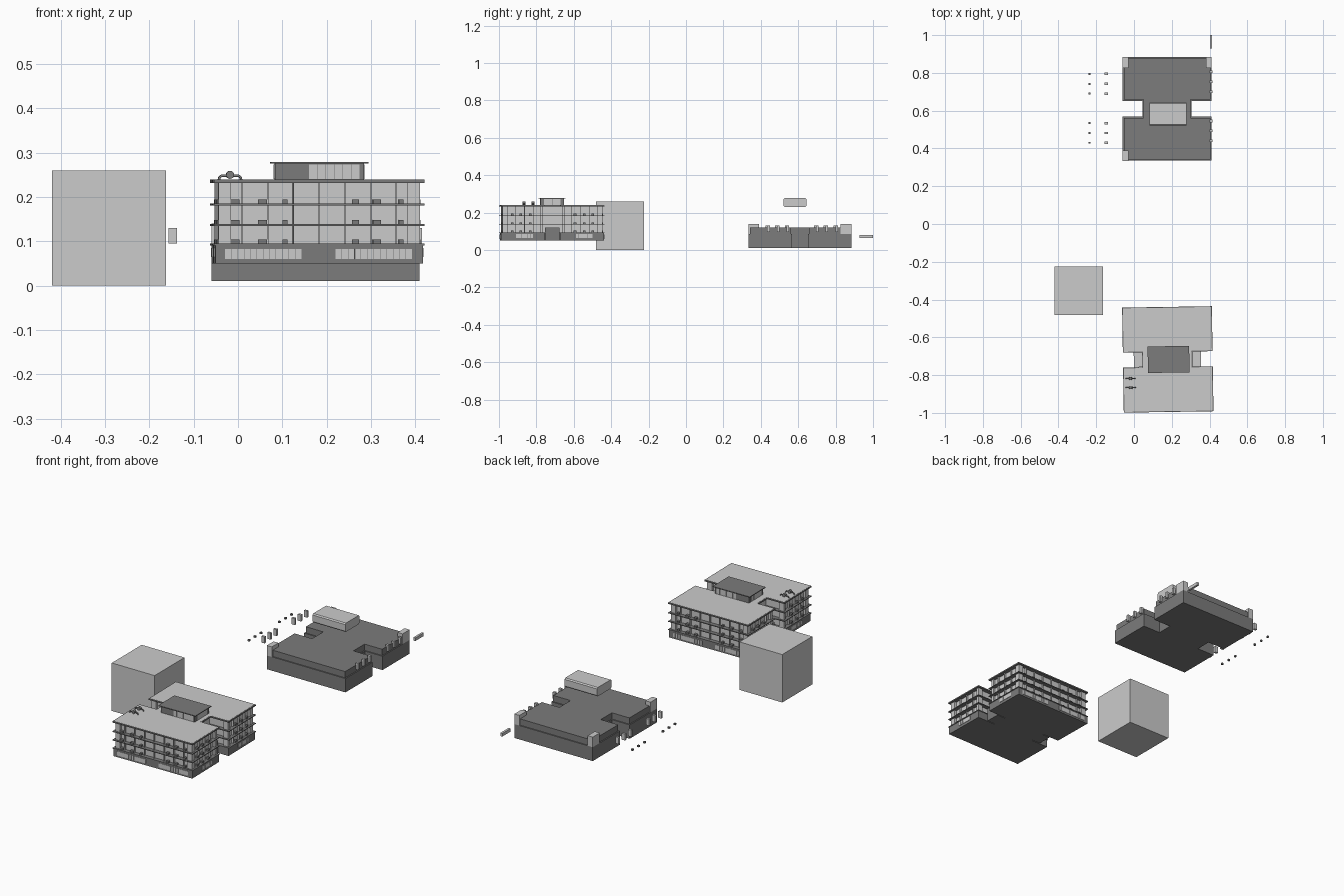
import bpy, bmesh, math
from mathutils import Matrix, Vector

if "Cube" in bpy.data.objects:
    bpy.data.objects.remove(bpy.data.objects["Cube"])

dark = bpy.data.materials.new("dark_grey")
dark.diffuse_color = (0.2, 0.2, 0.2, 1)
dark.use_nodes = True
dark.node_tree.nodes["Principled BSDF"].inputs["Base Color"].default_value = dark.diffuse_color


def finish(name, bm, mat=None, M=None):
    bmesh.ops.recalc_face_normals(bm, faces=bm.faces)
    me = bpy.data.meshes.new(name)
    bm.to_mesh(me)
    bm.free()
    ob = bpy.data.objects.new(name, me)
    bpy.context.collection.objects.link(ob)
    if mat:
        me.materials.append(mat)
    if M:
        ob.matrix_world = M
    return ob


def boxes(name, items, mat=None, M=None):
    """One object from many (x0, x1, y0, y1, z0, z1) boxes."""
    bm = bmesh.new()
    for x0, x1, y0, y1, z0, z1 in items:
        T = Matrix.Translation(((x0 + x1) / 2, (y0 + y1) / 2, (z0 + z1) / 2))
        S = Matrix.Diagonal((x1 - x0, y1 - y0, z1 - z0, 1))
        bmesh.ops.create_cube(bm, size=1, matrix=T @ S)
    return finish(name, bm, mat, M)


def h_block(name, hx, hy, nl, nr, ny, inset, z0, z1, mat=None, M=None):
    """H-shaped slab: half sizes, notch depth x left/right, notch half width."""
    X, Y, L, R, N = hx - inset, hy - inset, nl + inset, nr - inset, ny + inset
    pts = [(-X, -Y), (X, -Y), (X, -N), (R, -N), (R, N), (X, N),
           (X, Y), (-X, Y), (-X, N), (L, N), (L, -N), (-X, -N)]
    bm = bmesh.new()
    f = bm.faces.new([bm.verts.new((x, y, z0)) for x, y in pts])
    g = bmesh.ops.extrude_face_region(bm, geom=[f])
    bmesh.ops.translate(bm, vec=(0, 0, z1 - z0),
                        verts=[v for v in g["geom"] if isinstance(v, bmesh.types.BMVert)])
    return finish(name, bm, mat, M)


# plain context cube
boxes("plain_cube", [(-0.42, -0.163, -0.482, -0.225, 0, 0.26)])

# ---------- main building, turned slightly ----------
A = Matrix.Translation((0.179, -0.717, 0)) @ Matrix.Rotation(math.radians(0.9), 4, 'Z')
HX, HY = 0.2375, 0.278
plan = (HX, HY, -0.135, 0.13, 0.04)

h_block("ground_floor", *plan, 0.003, 0.05, 0.0905, dark, A)
slabs = (0.0905, 0.135, 0.181)
for i, z in enumerate(slabs):
    h_block(f"floor_slab_{i}", *plan, 0, z, z + 0.004, dark, A)
    top = slabs[i + 1] if i < 2 else 0.232
    h_block(f"storey_wall_{i}", *plan, 0.022, z + 0.004, top, None, A)
h_block("roof_edge", *plan, 0, 0.232, 0.239, dark, A)
h_block("roof_surface", *plan, 0.004, 0.236, 0.2398, None, A)

# low entrance blocks inside the notches
boxes("notch_block", [(-0.18, -0.11, -0.039, 0.039, 0.05, 0.118),
                      (0.11, 0.175, -0.039, 0.039, 0.05, 0.118)], dark, A)
boxes("notch_roof", [(-0.18, -0.114, -0.039, 0.039, 0.118, 0.121),
                     (0.108, 0.175, -0.039, 0.039, 0.118, 0.121)], None, A)

# corner piers, wall fins and balcony units on every storey
piers, fins, units, panes = [], [], [], []
W = 0.022
for i, z in enumerate(slabs):
    z0, z1 = z + 0.004, (slabs[i + 1] if i < 2 else 0.232)
    for sx in (-1, 1):
        for sy in (-1, 1):
            xs = sorted((sx * (HX - 0.01), sx * (HX - 0.038)))
            ys = sorted((sy * (HY - 0.01), sy * (HY - 0.038)))
            piers.append((*xs, *ys, z0, z1))
            yn = sorted((sy * 0.05, sy * 0.066))
            piers.append((*xs, *yn, z0, z1))
    for s in (-1, 1):
        for k in range(-3, 4):                       # front and back fins
            x = k * 0.058
            ys = sorted((s * (HY - W - 0.004), s * (HY - 0.012)))
            fins.append((x - 0.0015, x + 0.0015, *ys, z0, z1))
        for k in (-1, 1):                            # side fins
            for y in (0.10, 0.15, 0.20):
                xs = sorted((s * (HX - W - 0.004), s * (HX - 0.012)))
                fins.append((*xs, k * y - 0.0015, k * y + 0.0015, z0, z1))
        for x, w in ((-0.19, .02), (-0.128, .02), (-0.077, .011),
                     (0.082, .016), (0.13, .018), (0.185, .011)):
            ys = sorted((s * (HY - W - 0.002), s * (HY - 0.008)))
            units.append((x - w / 2, x + w / 2, *ys, z0, z0 + 0.009))
        for y in (-0.215, -0.17, -0.12, 0.12, 0.17, 0.215):
            xs = sorted((s * (HX - W - 0.002), s * (HX - 0.008)))
            units.append((*xs, y - 0.007, y + 0.007, z0, z0 + 0.009))
boxes("corner_piers", piers, None, A)
boxes("wall_fins", fins, None, A)
boxes("balcony_units", units, dark, A)

# ground floor window strips, split into panes
def strip(a, b, n):
    step = (b - a) / n
    return [(a + i * step + 0.0006, a + (i + 1) * step - 0.0006) for i in range(n)]

for s in (-1, 1):
    for a, b in ((-0.213, -0.04), (0.036, 0.21)):
        ys = sorted((s * (HY - 0.006), s * (HY - 0.001)))
        panes += [(p, q, *ys, 0.06, 0.083) for p, q in strip(a, b, 12)]
    for a, b in ((-0.195, -0.105), (0.125, 0.215)):
        xs = sorted((s * (HX - 0.006), s * (HX - 0.001)))
        panes += [(*xs, p, q, 0.064, 0.085) for p, q in strip(a, b, 6)]
boxes("ground_windows", panes, None, A)

# penthouse
boxes("penthouse_walls", [(-0.096, 0.104, -0.062, 0.062, 0.238, 0.275)], dark, A)
boxes("penthouse_roof", [(-0.106, 0.114, -0.07, 0.07, 0.275, 0.279)], dark, A)
boxes("penthouse_windows",
      [(p, q, *ys, 0.241, 0.273) for p, q in strip(-0.02, 0.095, 6)
       for ys in ((-0.064, -0.06), (0.06, 0.064))] +
      [(*xs, p, q, 0.241, 0.273) for p, q in strip(-0.045, 0.045, 4)
       for xs in ((-0.098, -0.094), (0.102, 0.106))], None, A)

# roof ventilation: drum with bent ducts
for n, y in enumerate((-0.098, -0.146)):
    bm = bmesh.new()
    bmesh.ops.create_cone(bm, cap_ends=True, segments=16, radius1=0.009, radius2=0.009, depth=0.014,
                          matrix=Matrix.Translation((-0.199, y, 0.25)) @ Matrix.Rotation(math.pi / 2, 4, 'X'))
    finish(f"vent_drum_{n}", bm, dark, A)
    cu = bpy.data.curves.new(f"vent_duct_{n}", 'CURVE')
    cu.dimensions = '3D'
    cu.bevel_depth = 0.003
    cu.bevel_resolution = 1
    path = [(-0.224, 0.238), (-0.223, 0.244), (-0.218, 0.248), (-0.18, 0.248), (-0.175, 0.244), (-0.174, 0.238)]
    sp = cu.splines.new('POLY')
    sp.points.add(len(path) - 1)
    for p, (x, z) in zip(sp.points, path):
        p.co = (x, y, z, 1)
    cu.materials.append(dark)
    ob = bpy.data.objects.new(f"vent_duct_{n}", cu)
    bpy.context.collection.objects.link(ob)
    ob.matrix_world = A

# ---------- second, simple building ----------
B = Matrix.Translation((0.175, 0.61, 0))
planB = (0.235, 0.275, -0.13, 0.13, 0.042)
h_block("plinth_lower", *planB, 0, 0.01, 0.085, dark, B)
h_block("plinth_upper", *planB, 0.006, 0.085, 0.119, dark, B)
boxes("corner_boxes", [(-0.06, -0.03, 0.825, 0.885, 0.085, 0.14),
                       (0.38, 0.41, 0.825, 0.885, 0.085, 0.14),
                       (-0.06, -0.03, 0.333, 0.39, 0.085, 0.14)])
bm = bmesh.new()
bmesh.ops.create_cube(bm, size=1, matrix=Matrix.Translation((0.18, 0.583, 0.253)) @ Matrix.Diagonal((0.196, 0.122, 0.048, 1)))
bmesh.ops.bevel(bm, geom=[e for e in bm.edges if abs((e.verts[0].co - e.verts[1].co).x) > 0.1],
                offset=0.006, segments=1, affect='EDGES')
finish("floating_block", bm)

# loose small blocks in rows beside it
rows = (0.43, 0.482, 0.534, 0.69, 0.742, 0.795)
boxes("side_blocks", [(-0.157, -0.138, y - 0.006, y + 0.006, 0.095, 0.13) for y in rows])
boxes("edge_blocks", [(0.40, 0.415, y + 0.004, y + 0.018, 0.095, 0.13) for y in rows])
boxes("small_pegs", [(-0.24, -0.23, y - 0.005, y + 0.005, 0.08, 0.089) for y in rows], dark)
boxes("loose_beam", [(0.402, 0.414, 0.928, 1.0, 0.063, 0.08)])
